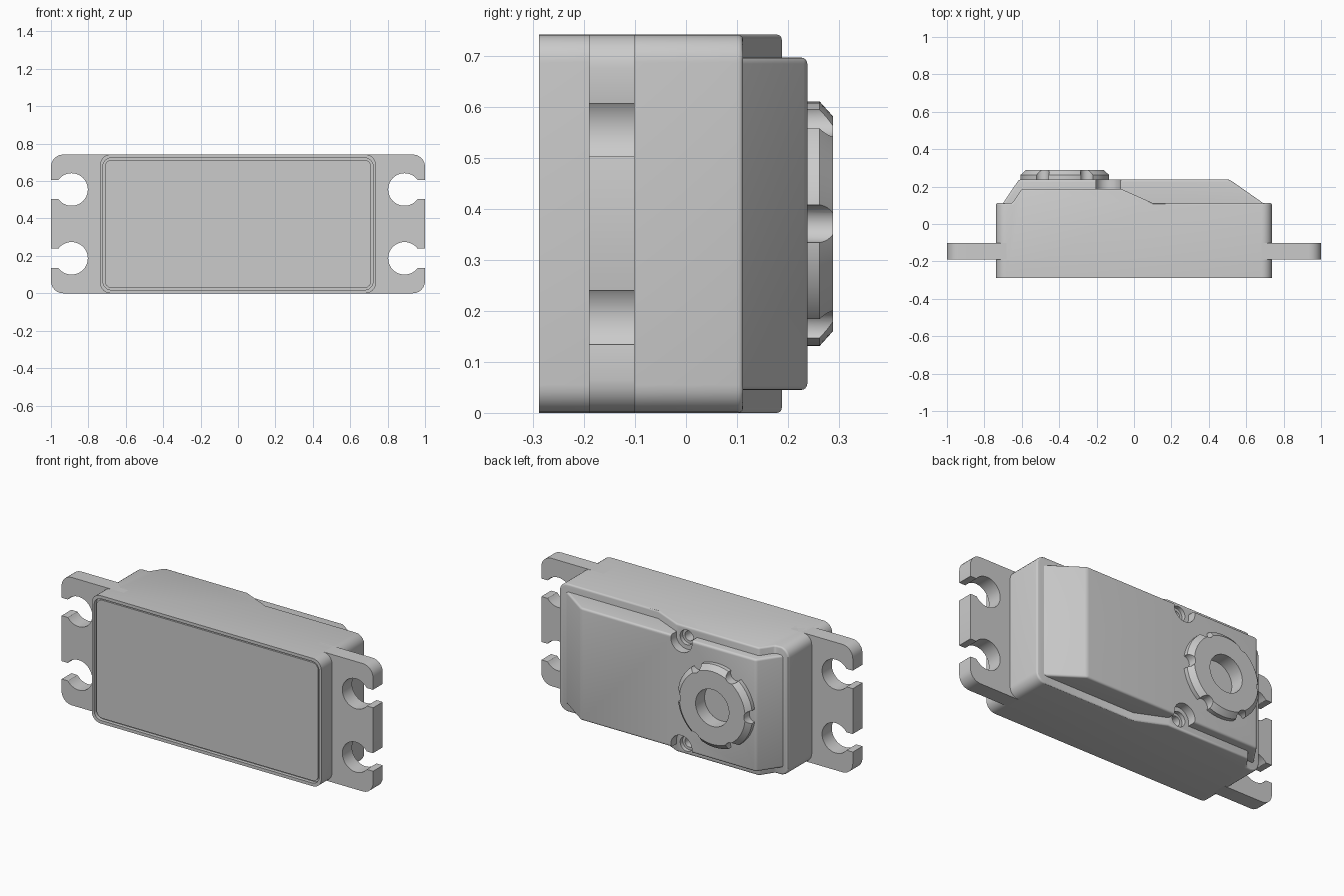
import bpy, bmesh, math
from mathutils import Matrix, Vector

cube = bpy.data.objects.get("Cube")
if cube:
    bpy.data.objects.remove(cube, do_unlink=True)

grey = bpy.data.materials.new("case_grey")
grey.use_nodes = True
COLOR = (0.6, 0.6, 0.6, 1)
grey.diffuse_color = COLOR
grey.node_tree.nodes["Principled BSDF"].inputs["Base Color"].default_value = COLOR

H = 0.742          # case height
MID = H / 2


def make(name, bm):
    bmesh.ops.recalc_face_normals(bm, faces=bm.faces)
    mesh = bpy.data.meshes.new(name)
    bm.to_mesh(mesh)
    bm.free()
    mesh.materials.append(grey)
    obj = bpy.data.objects.new(name, mesh)
    bpy.context.collection.objects.link(obj)
    return obj


def prism(name, points, axis, lo, hi):
    """Extrude a 2D outline along y (outline in xz) or z (outline in xy)."""
    bm = bmesh.new()
    place = (lambda p, t: (p[0], t, p[1])) if axis == "y" else (lambda p, t: (p[0], p[1], t))
    rings = [[bm.verts.new(place(p, t)) for p in points] for t in (lo, hi)]
    n = len(points)
    for ring in rings:
        bm.faces.new(ring)
    for i in range(n):
        j = (i + 1) % n
        bm.faces.new((rings[0][i], rings[0][j], rings[1][j], rings[1][i]))
    return make(name, bm)


def box(name, x0, x1, z0, z1, y0, y1):
    return prism(name, [(x0, z0), (x1, z0), (x1, z1), (x0, z1)], "y", y0, y1)


def disc(name, x, z, r0, r1, y0, y1, sides=48):
    """Cylinder or cone along y, radius r0 at y0 and r1 at y1."""
    bm = bmesh.new()
    bmesh.ops.create_cone(bm, cap_ends=True, segments=sides, radius1=r1, radius2=r0,
                          depth=y1 - y0)
    bm.transform(Matrix.Translation((x, (y0 + y1) / 2, z)) @ Matrix.Rotation(math.pi / 2, 4, "X"))
    return make(name, bm)


def round_edges(obj, width, rule, segments=6):
    """Round the sharp edges that satisfy a rule on (midpoint, direction)."""
    bm = bmesh.new()
    bm.from_mesh(obj.data)
    chosen = []
    for e in bm.edges:
        a, b = (v.co for v in e.verts)
        if e.calc_face_angle(0) > 0.5 and rule((a + b) / 2, (b - a).normalized()):
            chosen.append(e)
    bmesh.ops.bevel(bm, geom=chosen, offset=width, segments=segments, profile=0.5,
                    affect="EDGES", clamp_overlap=True)
    bm.to_mesh(obj.data)
    bm.free()


def along_y(mid, d):
    return abs(d.y) > 0.99


def combine(obj, tools, operation="DIFFERENCE"):
    """Apply booleans and remove the tool objects."""
    for tool in tools:
        tool.hide_render = True
        mod = obj.modifiers.new("cut", "BOOLEAN")
        mod.operation, mod.solver, mod.object = operation, "EXACT", tool
    bpy.context.view_layer.update()
    done = bpy.data.meshes.new_from_object(
        obj.evaluated_get(bpy.context.evaluated_depsgraph_get()))
    obj.modifiers.clear()
    obj.data = done
    for tool in tools:
        bpy.data.objects.remove(tool, do_unlink=True)


# Main case with its raised shoulder
case = prism("case", [(-0.737, -0.288), (0.737, -0.288), (0.737, 0.112), (0.1, 0.112),
                      (-0.07, 0.188), (-0.6, 0.188), (-0.65, 0.112), (-0.737, 0.112)],
             "z", 0, H)
round_edges(case, 0.055, along_y)
round_edges(case, 0.01, lambda m, d: m.y > 0.105, 3)

# Recess for the front cover, and screw holes
SCREW_X, SCREW_Z = -0.137, (0.062, H - 0.062)
recess = box("recess", -0.722, 0.722, 0.018, H - 0.018, -0.32, -0.268)
round_edges(recess, 0.045, along_y)
cutters = [recess]
for z in SCREW_Z:
    cutters.append(disc("counterbore", SCREW_X, z, 0.043, 0.043, 0.165, 0.3))
    cutters.append(disc("screw_hole", SCREW_X, z, 0.028, 0.028, 0.1, 0.25))
combine(case, cutters)

cover = box("front_cover", -0.712, 0.712, 0.028, H - 0.028, -0.281, -0.25)
round_edges(cover, 0.038, along_y)

# Gear housing on the back
HUB_X = -0.37
housing = prism("gear_housing", [(-0.7, 0.112), (-0.7, 0.09), (0.69, 0.09), (0.69, 0.112),
                                 (0.51, 0.238), (-0.615, 0.238)], "z", 0.045, H - 0.045)
round_edges(housing, 0.014, lambda m, d: m.y > 0.12, 4)
combine(housing, [disc("boss_pocket", SCREW_X, z, 0.068, 0.068, 0.05, 0.3) for z in SCREW_Z]
        + [disc("hub_hole", HUB_X, MID, 0.107, 0.107, 0.205, 0.3)])

# Chamfered output ring with six notches
ring = disc("output_ring", HUB_X, MID, 0.24, 0.24, 0.23, 0.262, 72)
combine(ring, [disc("chamfer", HUB_X, MID, 0.24, 0.211, 0.262, 0.288, 72)], "UNION")
notches = []
for k in range(6):
    a = k * math.pi / 3
    notches.append(disc("notch", HUB_X + 0.24 * math.cos(a), MID + 0.24 * math.sin(a),
                        0.037, 0.037, 0.2, 0.32, 32))
combine(ring, notches + [disc("bore", HUB_X, MID, 0.107, 0.107, 0.2, 0.32)])

# Mounting ears with open screw slots
ears = []
for side, label in ((1, "left"), (-1, "right")):
    xs = sorted((side * 0.6, side * 1.0))
    ear = box(label + "_ear", xs[0], xs[1], 0, H, -0.19, -0.101)
    round_edges(ear, 0.065, lambda m, d: along_y(m, d) and abs(m.x) > 0.9)
    tools = []
    for z in (0.187, H - 0.187):
        tools.append(disc("hole", side * 0.89, z, 0.087, 0.087, -0.3, 0))
        sx = sorted((side * 0.89, side * 1.1))
        tools.append(box("slot", sx[0], sx[1], z - 0.052, z + 0.052, -0.3, 0))
    combine(ear, tools)
    round_edges(ear, 0.012, lambda m, d: along_y(m, d) and abs(m.x) > 0.9, 3)
    ears.append(ear)

# Smooth shading on the rounded parts
bpy.ops.object.select_all(action="DESELECT")
for obj in [case, cover, housing, ring] + ears:
    obj.select_set(True)
bpy.context.view_layer.objects.active = case
bpy.ops.object.shade_smooth_by_angle(angle=math.radians(30))
